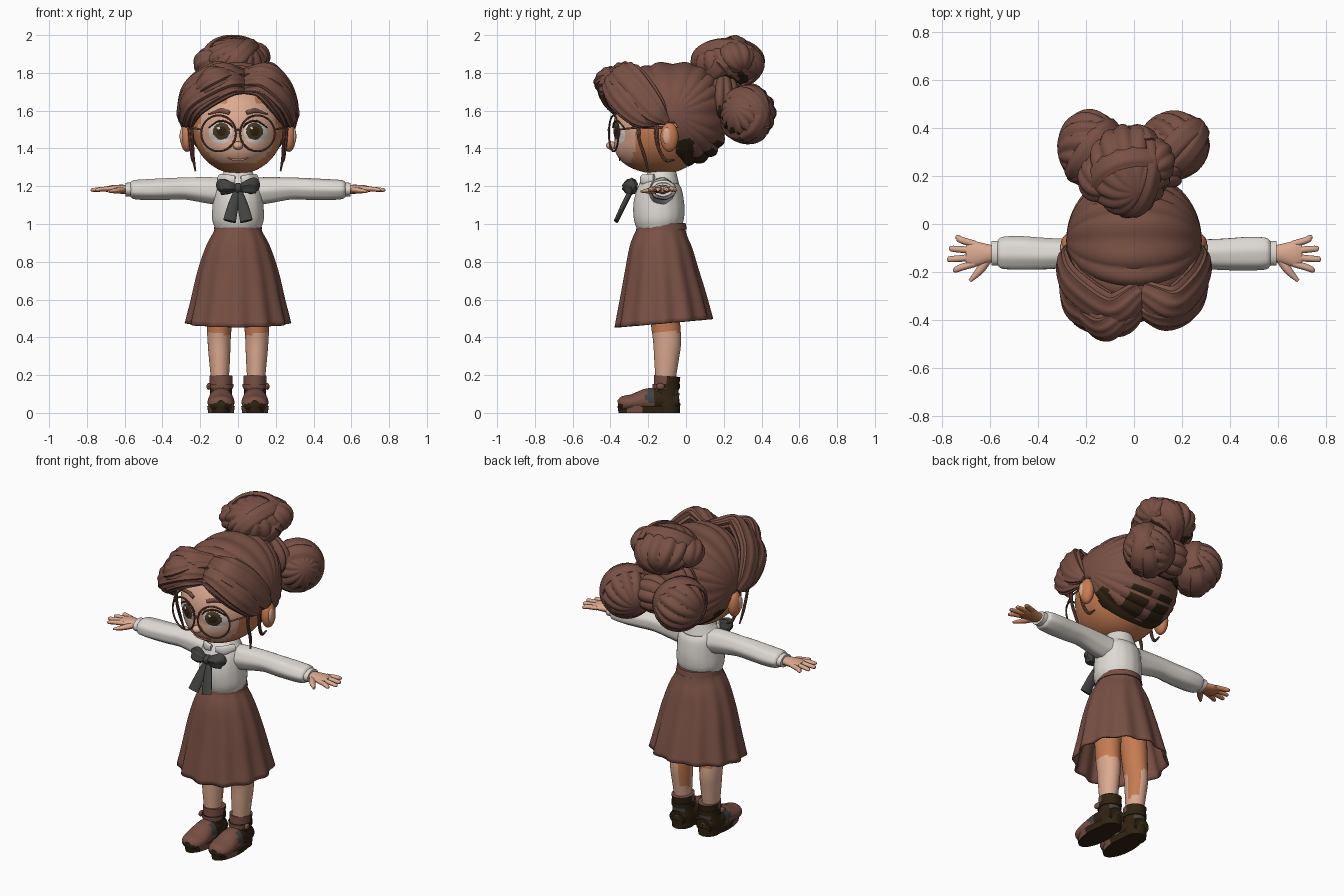
import bpy, bmesh, math
from mathutils import Vector, Euler

if "Cube" in bpy.data.objects:
    bpy.data.objects.remove(bpy.data.objects["Cube"])


def material(name, *rgb):
    # 8-bit display colour to linear
    lin = [((c / 255 + 0.055) / 1.055) ** 2.4 for c in rgb] + [1]
    m = bpy.data.materials.new(name)
    m.use_nodes = True
    m.diffuse_color = lin
    bsdf = next(n for n in m.node_tree.nodes if n.type == "BSDF_PRINCIPLED")
    bsdf.inputs["Base Color"].default_value = lin
    return m


BROWN = material("chestnut_brown", 120, 80, 68)
SKIN = material("light_skin", 220, 170, 144)
SHADE = material("warm_skin", 198, 124, 82)
WHITE = material("blouse_white", 222, 217, 211)
GREY = material("bow_grey", 66, 66, 64)
DARK = material("dark_umber", 48, 35, 18)
FRAME = material("glasses_brown", 112, 72, 56)
IRIS = material("iris_brown", 76, 58, 36)
LIP = material("lip_pink", 186, 124, 104)

Y, Z = Vector((0, 1, 0)), Vector((0, 0, 1))
HEAD = Vector((0, -0.13, 1.51))


def finish(name, bm, mats, rule=None, thick=0):
    mats = mats if isinstance(mats, (list, tuple)) else [mats]
    bmesh.ops.recalc_face_normals(bm, faces=bm.faces)
    bm.normal_update()
    for f in bm.faces:
        if rule:
            f.material_index = int(rule(f.calc_center_median(), f.normal))
    me = bpy.data.meshes.new(name)
    bm.to_mesh(me)
    bm.free()
    ob = bpy.data.objects.new(name, me)
    bpy.context.collection.objects.link(ob)
    for m in mats:
        me.materials.append(m)
    bpy.ops.object.select_all(action="DESELECT")
    ob.select_set(True)
    bpy.context.view_layer.objects.active = ob
    bpy.ops.object.shade_smooth_by_angle(angle=math.radians(45))
    if thick:
        mod = ob.modifiers.new("thickness", "SOLIDIFY")
        mod.thickness = thick
        mod.offset = -1
    return ob


def skin_rings(bm, rings, caps=True):
    for a, b in zip(rings, rings[1:]):
        for i in range(len(a)):
            j = (i + 1) % len(a)
            bm.faces.new((a[i], a[j], b[j], b[i]))
    if caps:
        bm.faces.new(rings[0])
        bm.faces.new(rings[-1])


def spline(pts, steps):
    P = [Vector(p) for p in pts]
    P = [P[0] * 2 - P[1]] + P + [P[-1] * 2 - P[-2]]
    out = []
    for a, b, c, d in zip(P, P[1:], P[2:], P[3:]):
        for k in range(steps):
            t = k / steps
            out.append((b * 2 + (c - a) * t + (a * 2 - b * 5 + c * 4 - d) * t * t
                        + (b * 3 - a - c * 3 + d) * t ** 3) / 2)
    return out + [P[-2]]


def sweep(name, pts, mats, up=Z, seg=16, ridge=(0, 0), grow=False, steps=5,
          caps=True, rule=None, thick=0, centre=None, tweak=None):
    # Points hold x, y, z, half width, half depth (along up, or away from centre)
    path = spline(pts, steps)
    pos = [Vector(p[:3]) for p in path]
    bm, rings = bmesh.new(), []
    for n, p in enumerate(path):
        t = (pos[min(n + 1, len(pos) - 1)] - pos[max(n - 1, 0)]).normalized()
        out = (pos[n] - centre) if centre else up
        out = (out - t * out.dot(t)).normalized()
        side = t.cross(out)
        ring = []
        for i in range(seg):
            a = math.tau * i / seg
            amp = ridge[1] * (n / (len(path) - 1) if grow else 1)
            r = 1 + amp * math.cos(ridge[0] * a)
            v = pos[n] + (side * math.cos(a) * max(p[3], .001) + out * math.sin(a) * max(p[4], .001)) * r
            ring.append(bm.verts.new(tweak(v) if tweak else v))
        rings.append(ring)
    skin_rings(bm, rings, caps)
    return finish(name, bm, mats, rule, thick)


def ball(name, c, r, mats, rot=(0, 0, 0), folds=0, depth=0, twist=0, power=2,
         seg=24, rows=16, cut=None, rule=None, thick=0):
    # Ellipsoid with optional scalloped folds running pole to pole
    bm, rings, R = bmesh.new(), [], Euler(rot).to_matrix()
    bend = lambda v: math.copysign(abs(v) ** (2 / power), v)
    for k in range(rows + 1):
        th = math.pi * min(max(k, .04), rows - .04) / rows
        ring = []
        for i in range(seg):
            a = math.tau * i / seg
            s = math.sin(th) * (1 + depth * (abs(math.sin(folds * a / 2 + twist * th)) - .7))
            v = R @ Vector((s * bend(math.cos(a)), s * bend(math.sin(a)), math.cos(th)))
            ring.append(bm.verts.new([c[j] + v[j] * r[j] for j in range(3)]))
        rings.append(ring)
    skin_rings(bm, rings)
    if cut:
        bmesh.ops.delete(bm, geom=[f for f in bm.faces if cut(f.calc_center_median())], context="FACES")
    return finish(name, bm, mats, rule, thick)


# Head: an ellipsoid with the jaw brought forward
def jaw(z):
    return 1 + 0.35 * min(max((1.45 - z) / 0.2, 0), 1)


def face(x, z, lift=0.0):
    d = max(1 - (x / 0.24) ** 2 - ((z - HEAD.z) / 0.245) ** 2, 0)
    return Vector((x, HEAD.y - 0.255 * math.sqrt(d) * jaw(z) - lift, z))


head = ball("head", HEAD, (.24, .255, .245), [SKIN, SHADE], seg=64, rows=40,
            rule=lambda c, n: c.y > -.26 or n.z < -.75 or (c.z > 1.64 and abs(c.x - .02) > .075))
for v in head.data.vertices:
    if v.co.y < HEAD.y:
        v.co.y = HEAD.y + (v.co.y - HEAD.y) * jaw(v.co.z)
ball("nose", (0, -.395, 1.415), (.027, .028, .022), SKIN)
sweep("neck", [(0, -.12, 1.2, .055, .055), (0, -.12, 1.34, .06, .06)], SHADE, up=Y)


def face_line(name, pts, w, d, mat):
    sweep(name, [(*face(x, z, .003), w * k, d) for x, z, k in pts], mat, up=Y, seg=8)


face_line("mouth", [(-.055, 1.35, .3), (-.03, 1.342, .8), (0, 1.339, 1), (.03, 1.342, .8), (.055, 1.35, .3)],
          .006, .004, LIP)


# Eyes: shallow discs that follow the face, coloured by ring
def eye(name, cx, cz):
    bm, rings = bmesh.new(), []
    for k in range(1, 15):
        q = k / 14
        ring = []
        for i in range(40):
            a = math.tau * i / 40
            ring.append(bm.verts.new(face(cx + .063 * q * math.cos(a), cz + .058 * q * math.sin(a),
                                          .009 * (1 - q * q))))
        rings.append(ring)
    skin_rings(bm, rings, False)
    bm.faces.new(rings[0])

    # Iris sits a little high and inward, with a small glint
    def tone(c, n):
        dx, dz = c.x - cx * .95, c.z - cz - .008
        q = math.hypot(dx, dz)
        if math.hypot(dx + .016, dz - .018) < .007:
            return 0
        return 2 if q < .026 else 1 if q < .045 else 0
    finish(name, bm, [WHITE, IRIS, DARK], tone)


for s, tag in ((1, "left_"), (-1, "right_")):
    eye(tag + "eye", s * .092, 1.483)
    face_line(tag + "eyelid", [(s * .026, 1.51, .5), (s * .05, 1.535, 1), (s * .1, 1.545, 1), (s * .155, 1.51, .6)],
              .005, .005, DARK)
    face_line(tag + "eyebrow", [(s * .045, 1.588, .8), (s * .09, 1.6, 1), (s * .155, 1.582, .3)], .013, .007, BROWN)
    ball(tag + "ear", (s * .27, -.088, 1.46), (.036, .048, .078), SHADE, rot=(0, 0, s * .4))
    ball(tag + "ear_hollow", (s * .295, -.1, 1.465), (.014, .024, .045), SKIN)
    # Glasses
    bpy.ops.mesh.primitive_torus_add(major_radius=.095, minor_radius=.0052, major_segments=40, minor_segments=8,
                                     location=(s * .103, -.383, 1.48), rotation=(math.pi / 2, 0, s * .27))
    ring = bpy.context.object
    ring.name = tag + "glasses_rim"
    ring.data.materials.append(FRAME)
    bpy.ops.object.shade_smooth_by_angle()
    sweep(tag + "glasses_arm", [(s * .195, -.355, 1.5, .005, .005), (s * .245, -.25, 1.51, .005, .005),
                                (s * .262, -.09, 1.51, .005, .005)], FRAME, seg=8)
sweep("glasses_bridge", [(-.014, -.408, 1.49, .005, .005), (0, -.412, 1.5, .005, .005),
                         (.014, -.408, 1.49, .005, .005)], FRAME, seg=8)

# Hair cap: bands that cross the head from ear to ear
ball("hair_cap", (0, -.07, 1.58), (.283, .293, .276), [BROWN, DARK], rot=(0, math.pi / 2, 0), folds=20, depth=.045,
     power=2.6, seg=160, rows=36, thick=.02,
     cut=lambda c: (c.y < -.05 and c.z < 1.54) or (c.y < -.2 and c.z < 1.72),
     rule=lambda c, n: c.z < 1.45 and (c.y < .04 or (n.z < -.3 and .03 < abs(c.x) < .15)))

# Buns, each wrapped by two coils
buns = [("top_bun", (-.025, .225, 1.858), (.17, .19, .128), (.5, .3, 0)),
        ("right_bun", (-.185, .32, 1.59), (.135, .155, .145), (.2, 1.3, .5)),
        ("left_bun", (.165, .328, 1.58), (.15, .143, .145), (.2, 1.3, -.4))]
for name, c, r, rot in buns:
    ball(name, c, r, [BROWN, DARK], rot, folds=13, depth=.12, twist=1.3, seg=104, rows=24,
         rule=lambda c, n: n.z < -.6 and c.y < .33)
    for k in range(2):
        R = Euler((rot[0] + .5 + k * 1.2, rot[1] - k * .9, k)).to_matrix()
        loop = []
        for i in range(13):
            a = math.tau * i / 12
            v = R @ Vector((math.cos(a), math.sin(a), .25))
            loop.append((*[c[j] + v[j] * r[j] * .92 for j in range(3)], .045, .021))
        sweep(name + "_coil", loop, BROWN, seg=20, ridge=(6, .08), steps=4, centre=Vector(c))
for name, c, tilt in (("top_bun_knot", (-.15, .19, 1.85), .8), ("top_bun_curl", (.085, .26, 1.88), -.5)):
    ball(name, c, (.085, .1, .085), BROWN, (.5, tilt, 0), folds=9, depth=.12, twist=1, seg=72)
ball("bun_root", (0, .2, 1.66), (.2, .1, .15), [BROWN, DARK], folds=11, depth=.1, seg=88,
     rule=lambda c, n: n.z < -.35)
ball("lower_bun_join", (0, .3, 1.6), (.12, .11, .11), BROWN, (0, math.pi / 2, 0), folds=9, depth=.12, seg=72)


# Fringe: broad ridged locks swept from the parting to both sides
def lock(name, pts):
    sweep(name, pts, BROWN, seg=40, ridge=(10, .07), steps=8, centre=HEAD)


for s, tag, g in ((-1, "right_", 1.0), (1, "left_", .93)):
    p = .03
    lock(tag + "front_lock", [(p, -.35, 1.745, .035, .03), (p + s * .1, -.405 * g, 1.755, .075, .05),
                              (s * .235, -.36 * g, 1.67, .08, .045), (s * .275, -.24, 1.57, .06, .035),
                              (s * .262, -.15, 1.53, .012, .01)])
    lock(tag + "crown_lock", [(p, -.28, 1.79, .05, .03), (p + s * .12, -.36 * g, 1.795, .085, .05),
                              (s * .24, -.27, 1.72, .09, .045), (s * .288, -.17, 1.6, .07, .035),
                              (s * .28, -.1, 1.54, .02, .015)])
    lock(tag + "fringe_lock", [(p, -.375, 1.71, .02, .02), (p + s * .09, -.425 * g, 1.71, .045, .035),
                               (s * .2, -.37 * g, 1.62, .04, .03), (s * .25, -.27, 1.52, .012, .01)])
    lock(tag + "temple_strand", [(s * .25, -.25, 1.56, .014, .01), (s * .242, -.25, 1.46, .009, .008),
                                 (s * .238, -.22, 1.36, .009, .008), (s * .225, -.2, 1.28, .004, .004)])
    lock(tag + "ear_strand", [(s * .26, -.16, 1.55, .014, .01), (s * .25, -.15, 1.42, .009, .009),
                              (s * .24, -.11, 1.34, .009, .008), (s * .235, -.06, 1.34, .004, .004)])
lock("front_swirl", [(-.02, -.36, 1.8, .03, .02), (-.12, -.43, 1.78, .07, .04), (-.2, -.39, 1.72, .05, .03),
                     (-.25, -.32, 1.64, .01, .01)])

# Blouse
sweep("blouse", [(0, -.14, .98, .122, .118), (0, -.143, 1.03, .136, .132), (0, -.143, 1.11, .133, .133),
                 (0, -.135, 1.2, .125, .112), (0, -.125, 1.25, .09, .08), (0, -.12, 1.28, .06, .06)],
      WHITE, up=Y, seg=48, ridge=(16, .008))
sweep("collar", [(0, -.13, 1.225, .105, .095), (0, -.125, 1.26, .085, .08), (0, -.12, 1.295, .066, .066)],
      WHITE, up=Y, seg=32, caps=False, thick=.012)

# Bow
ball("bow_knot", (0, -.295, 1.19), (.026, .03, .028), GREY)
for s, tag in ((1, "left_"), (-1, "right_")):
    sweep(tag + "bow_loop", [(0, -.29, 1.19, .014, .014), (s * .05, -.3, 1.195, .034, .036),
                             (s * .09, -.285, 1.2, .04, .03), (s * .113, -.28, 1.195, .014, .01)],
          GREY, up=Y, seg=24, ridge=(5, .12))
    sweep(tag + "bow_tail", [(0, -.285, 1.19, .016, .014), (s * .025, -.33, 1.1, .028, .014),
                             (s * .045, -.37, 1.015, .034, .012)], GREY, up=Y)
    sweep(tag + "collar_flap", [(s * .015, -.235, 1.235, .02, .01), (s * .06, -.225, 1.235, .028, .012),
                                (s * .1, -.17, 1.245, .02, .01)], WHITE, up=Y)

    # Sleeves with soft gathers and a narrow cuff
    sweep(tag + "sleeve", [(s * .08, -.13, 1.17, .07, .07), (s * .15, -.13, 1.178, .066, .07),
                           (s * .28, -.125, 1.188, .062, .058), (s * .38, -.125, 1.185, .066, .057),
                           (s * .48, -.122, 1.182, .07, .055), (s * .55, -.122, 1.182, .066, .05),
                           (s * .57, -.122, 1.182, .05, .038)], WHITE, seg=32, ridge=(7, .025))
    sweep(tag + "cuff", [(s * .555, -.122, 1.182, .052, .038), (s * .595, -.122, 1.182, .052, .036)],
          WHITE, seg=24)

    # Hands
    warm = lambda c, n: n.z < -.3
    sweep(tag + "palm", [(s * .57, -.122, 1.182, .03, .024), (s * .62, -.124, 1.184, .042, .024),
                         (s * .67, -.125, 1.185, .054, .02), (s * .7, -.125, 1.184, .045, .014)],
          [SKIN, SHADE], rule=warm)
    for k, (tip, spread) in enumerate(((.745, .068), (.772, .022), (.78, -.022), (.755, -.066))):
        sweep(tag + "finger_%d" % (k + 1), [(s * .665, -.125 + spread * .6, 1.185, .015, .014),
                                            (s * .72, -.125 + spread * .85, 1.184, .014, .013),
                                            (s * (tip - .01), -.125 + spread, 1.18, .012, .01),
                                            (s * tip, -.125 + spread, 1.179, .005, .004)],
              [SKIN, SHADE], seg=10, rule=warm)
    sweep(tag + "thumb", [(s * .61, -.145, 1.18, .02, .017), (s * .645, -.195, 1.176, .017, .015),
                          (s * .685, -.238, 1.172, .007, .006)], [SKIN, SHADE], seg=10, rule=warm)

    # Legs
    sweep(tag + "leg", [(s * .085, -.12, .75, .08, .085), (s * .098, -.11, .5, .068, .078),
                        (s * .1, -.1, .38, .061, .074), (s * .098, -.103, .29, .056, .066),
                        (s * .095, -.11, .15, .045, .05)], [SKIN, SHADE], up=Y, seg=32, steps=8,
          rule=lambda c, n: c.z > .42 + .2 * (abs(c.x) - .1) or (c.y > -.1 and s * n.x < -.4 and c.z > .25))

    # Boots: shaft, foot, sole, heel and strap
    x = s * .09

    def shaft_tone(c, n):
        if n.y > .6 and .07 < c.z < .125:
            return 2
        return n.y > -.6 and not (c.z > .13 and c.y < -.1)

    def foot_tone(c, n):
        if abs(c.y + .19) < .022 and .06 < c.z < .125:
            return 2
        return (c.y > -.17 and n.y > -.6) or (c.z < .05 and n.y < -.45)

    sweep(tag + "boot_shaft", [(x, -.1, .04, .062, .068), (x, -.105, .11, .058, .066), (x, -.1, .195, .062, .07)],
          [BROWN, DARK, GREY], up=Y, seg=32, rule=shaft_tone)
    sweep(tag + "boot_foot", [(x, -.04, .06, .05, .045), (x, -.12, .07, .062, .06), (x, -.2, .068, .066, .062),
                              (x, -.28, .055, .072, .045), (x, -.335, .048, .058, .04), (x, -.36, .045, .025, .022)],
          [BROWN, DARK, GREY], seg=24, rule=foot_tone)
    sweep(tag + "boot_sole", [(x, -.2, 0, .068, .157), (x, -.2, .036, .073, .163)], [BROWN, DARK], up=Y, seg=32,
          rule=lambda c, n: n.z < -.5 or c.y > -.235 or n.y < -.4)
    sweep(tag + "boot_heel", [(x, -.1, 0, .06, .068), (x, -.1, .05, .062, .07)], DARK, up=Y, seg=32)
    sweep(tag + "boot_strap", [(x, -.105, .128, .064, .072), (x, -.105, .152, .066, .073)], [BROWN, DARK],
          up=Y, seg=32, rule=lambda c, n: c.y > -.12)
    ball(tag + "strap_buckle", (s * .155, -.135, .14), (.012, .022, .018), BROWN, seg=12, rows=8)


# Skirt: folds deepen to a hem that rises at the back
def lift_back(v):
    return Vector((v.x, v.y, v.z + .09 * (v.y + .13) * (1 - v.z)))


sweep("skirt", [(0, -.13, 1.0, .118, .125), (0, -.132, .96, .128, .132), (0, -.135, .88, .168, .162),
                (0, -.13, .75, .21, .192), (0, -.122, .6, .243, .226), (0, -.117, .475, .272, .252)],
      BROWN, up=Y, seg=128, ridge=(12, .038), grow=True, caps=False, thick=.012, tweak=lift_back)
sweep("waistband", [(0, -.13, .97, .128, .134), (0, -.13, 1.005, .122, .128)], BROWN, up=Y, seg=48)
